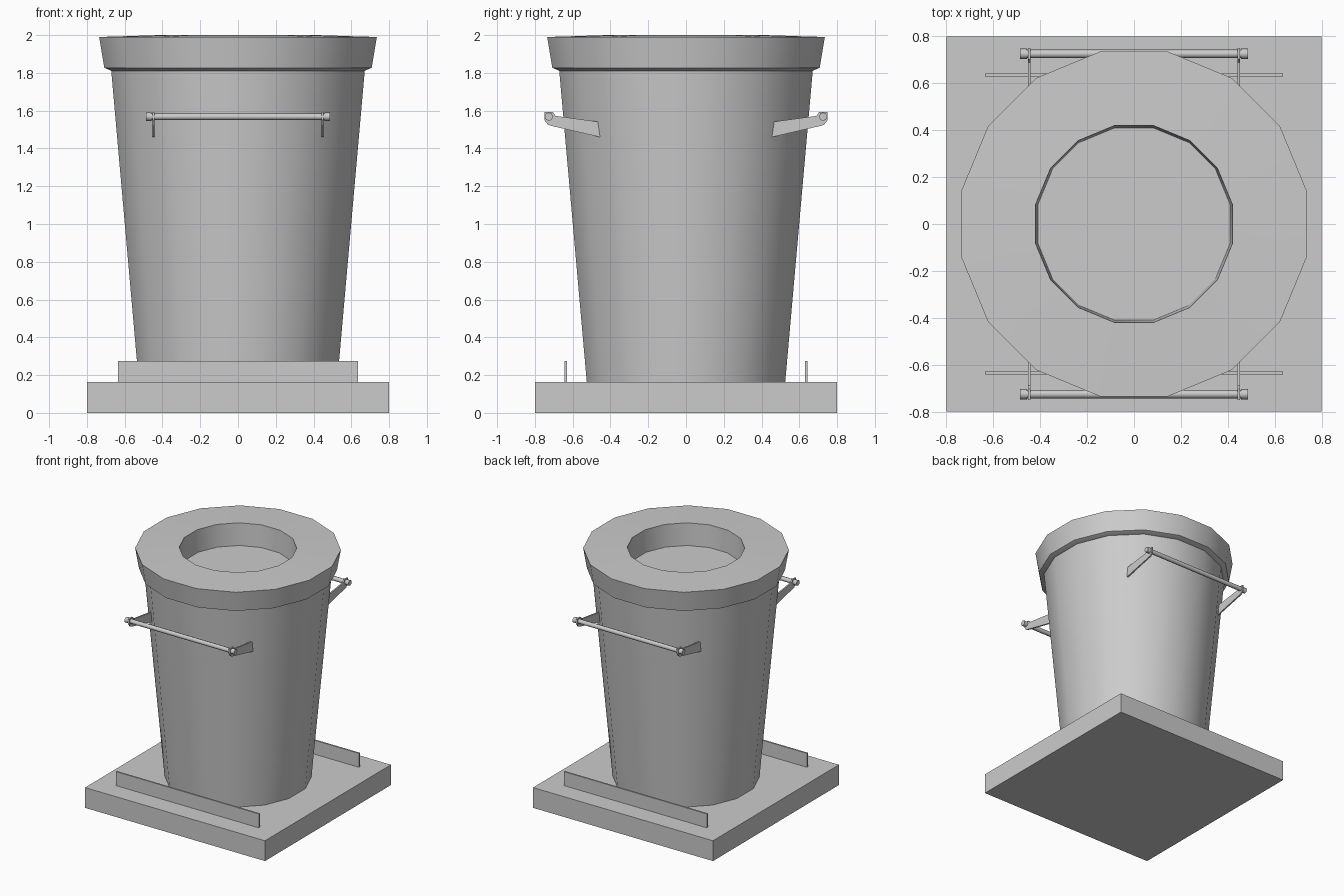
import bpy, bmesh, math

if "Cube" in bpy.data.objects:
    bpy.data.objects.remove(bpy.data.objects["Cube"])

SIDES = 16
FLAT = math.cos(math.pi / SIDES)  # flat-to-flat half width -> corner radius


def finish(name, bm, smooth=None):
    bmesh.ops.recalc_face_normals(bm, faces=bm.faces)
    me = bpy.data.meshes.new(name)
    bm.to_mesh(me)
    bm.free()
    ob = bpy.data.objects.new(name, me)
    bpy.context.collection.objects.link(ob)
    if smooth:
        bpy.context.view_layer.objects.active = ob
        ob.select_set(True)
        bpy.ops.object.shade_smooth_by_angle(angle=math.radians(smooth))
        ob.select_set(False)
    return ob


def box(name, lo, hi):
    bm = bmesh.new()
    bmesh.ops.create_cube(bm, size=1)
    for v in bm.verts:
        v.co = [(a + b) / 2 + c * (b - a) for a, b, c in zip(lo, hi, v.co)]
    return finish(name, bm)


def lathe(name, profile, closed=False):
    """Revolve (half width, z) points; open profiles get end caps."""
    bm = bmesh.new()
    rings = []
    for r, z in profile:
        ring = []
        for i in range(SIDES):
            a = 2 * math.pi * (i + 0.5) / SIDES
            ring.append(bm.verts.new((r / FLAT * math.cos(a), r / FLAT * math.sin(a), z)))
        rings.append(ring)
    pairs = list(zip(rings, rings[1:]))
    if closed:
        pairs.append((rings[-1], rings[0]))
    else:
        bm.faces.new(rings[0])
        bm.faces.new(rings[-1])
    for a, b in pairs:
        for i in range(SIDES):
            j = (i + 1) % SIDES
            bm.faces.new((a[i], a[j], b[j], b[i]))
    return finish(name, bm, 30)


def rod(name, x0, x1, y, z, r):
    bm = bmesh.new()
    bmesh.ops.create_cone(bm, cap_ends=True, segments=8, radius1=r, radius2=r, depth=x1 - x0)
    for v in bm.verts:
        px, py, pz = v.co
        v.co = (pz + (x0 + x1) / 2, px + y, py + z)
    return finish(name, bm, 50)


def plate(name, profile, x, t):
    """Extrude a (y, z) outline along x."""
    bm = bmesh.new()
    f = bm.faces.new([bm.verts.new((x - t / 2, y, z)) for y, z in profile])
    ext = bmesh.ops.extrude_face_region(bm, geom=[f])
    moved = [g for g in ext["geom"] if isinstance(g, bmesh.types.BMVert)]
    bmesh.ops.translate(bm, verts=moved, vec=(t, 0, 0))
    return finish(name, bm)


# Square base
box("base", (-0.8, -0.8, 0), (0.8, 0.8, 0.163))

# Tapered body, its top closing the opening
lathe("body", [(0.525, 0.16), (0.672, 1.822)])

# Flared rim ring with round opening
lathe("rim", [(0.668, 1.81), (0.708, 1.827), (0.735, 1.99),
              (0.42, 2.0), (0.41, 1.815)], closed=True)

# Handles and base strips on front and back
BRACKET = [(0.455, 1.46), (0.715, 1.52), (0.73, 1.525), (0.75, 1.55),
           (0.75, 1.593), (0.705, 1.593), (0.69, 1.572), (0.467, 1.542)]
for s, side in ((-1, "front"), (1, "back")):
    ys = sorted((s * 0.63, s * 0.643))
    box(side + "_base_strip", (-0.635, ys[0], 0.16), (0.635, ys[1], 0.275))
    rod(side + "_handle_bar", -0.46, 0.46, s * 0.726, 1.568, 0.018)
    for t in (-1, 1):
        xs = sorted((t * 0.457, t * 0.487))
        plate(side + "_handle_bracket", [(s * y, z) for y, z in BRACKET], t * 0.447, 0.012)
        rod(side + "_handle_end", xs[0], xs[1], s * 0.726, 1.568, 0.022)
